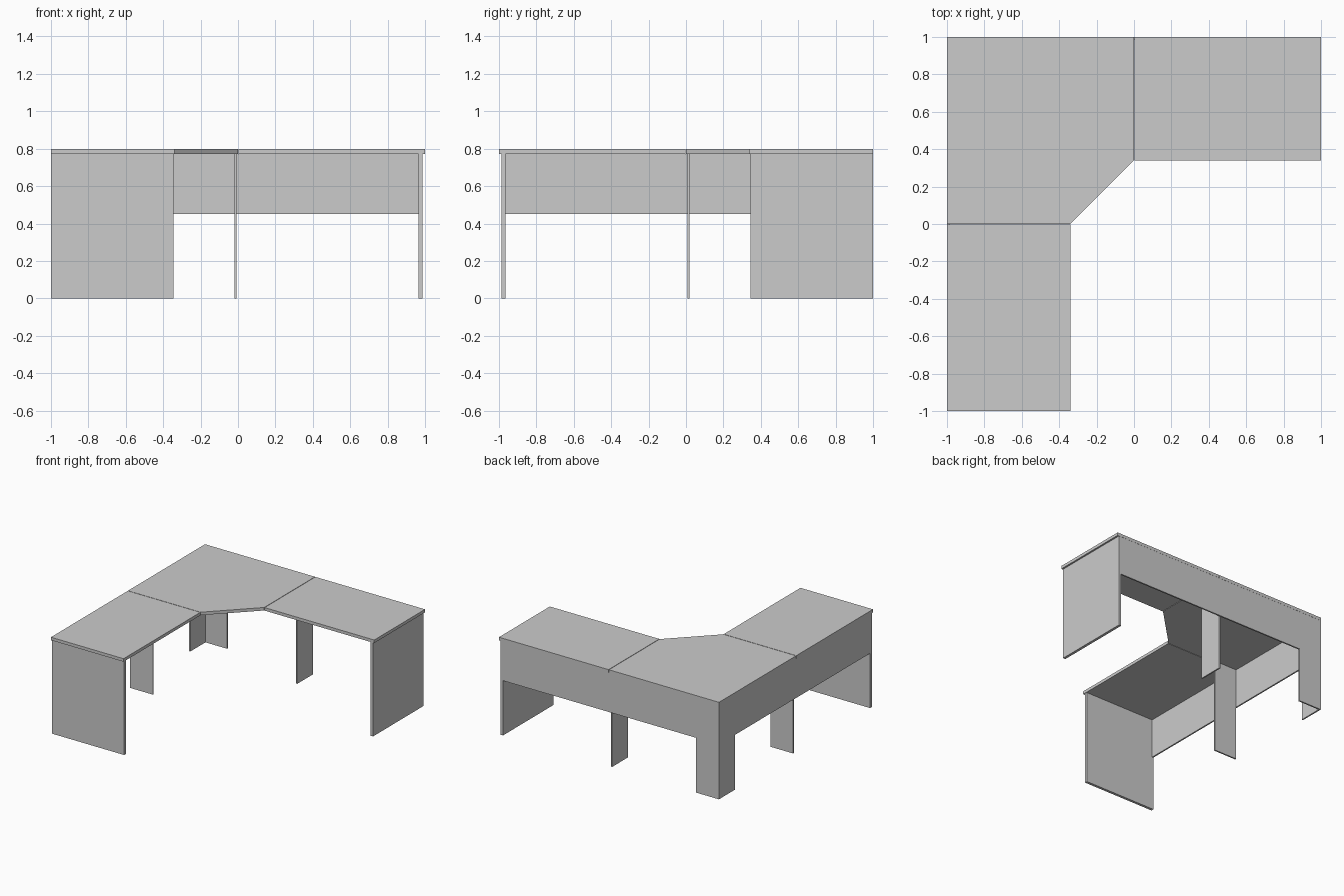
import bpy, bmesh

if "Cube" in bpy.data.objects:
    bpy.data.objects.remove(bpy.data.objects["Cube"])

TOP, UNDER = 0.798, 0.773   # desktop upper and lower levels
T = 0.012                   # thin panel thickness
GAP = 0.004                 # joint between desktops


def prism(name, pts, axis, a, b, swap=False):
    """Extrude a 2D outline from a to b along an axis; swap mirrors it across y = -x."""
    def place(u, v, w):
        p = {'x': (w, u, v), 'y': (u, w, v), 'z': (u, v, w)}[axis]
        return (-p[1], -p[0], p[2]) if swap else p
    bm = bmesh.new()
    face = bm.faces.new([bm.verts.new(place(u, v, a)) for u, v in pts])
    ext = bmesh.ops.extrude_face_region(bm, geom=[face])
    delta = [q - p for p, q in zip(place(0, 0, a), place(0, 0, b))]
    verts = [g for g in ext['geom'] if isinstance(g, bmesh.types.BMVert)]
    bmesh.ops.translate(bm, verts=verts, vec=delta)
    bmesh.ops.recalc_face_normals(bm, faces=bm.faces)
    mesh = bpy.data.meshes.new(name)
    bm.to_mesh(mesh)
    bm.free()
    obj = bpy.data.objects.new(name, mesh)
    bpy.context.collection.objects.link(obj)
    return obj


def rect(x0, x1, y0, y1):
    return [(x0, y0), (x1, y0), (x1, y1), (x0, y1)]


# corner desktop with a diagonal inner edge
prism("corner_desktop", [(-1, 0), (-0.34, 0), (0, 0.34), (0, 1), (-1, 1)], 'z', UNDER, TOP)

# the two wings are mirror images across the corner diagonal
for side, swap in (("right", False), ("left", True)):
    # wing desktop
    prism(side + "_desktop", rect(GAP, 1, 0.34, 1), 'z', UNDER, TOP, swap)
    # full height end panel
    prism(side + "_end_panel", rect(0.345, 0.999, 0, UNDER), 'x', 0.964, 0.986, swap)
    # back panel dropping into the corner leg
    x0 = -0.999 if not swap else -0.999 + T
    outline = [(x0, 0), (-0.79, 0), (-0.79, 0.45), (0.964, 0.45), (0.964, UNDER), (x0, UNDER)]
    prism(side + "_back_panel", outline, 'y', 0.999 - T, 0.999, swap)
    # narrow leg under the joint
    prism(side + "_middle_leg", rect(0.78, 0.999 - T, 0, UNDER), 'x', -0.020, -0.008, swap)
